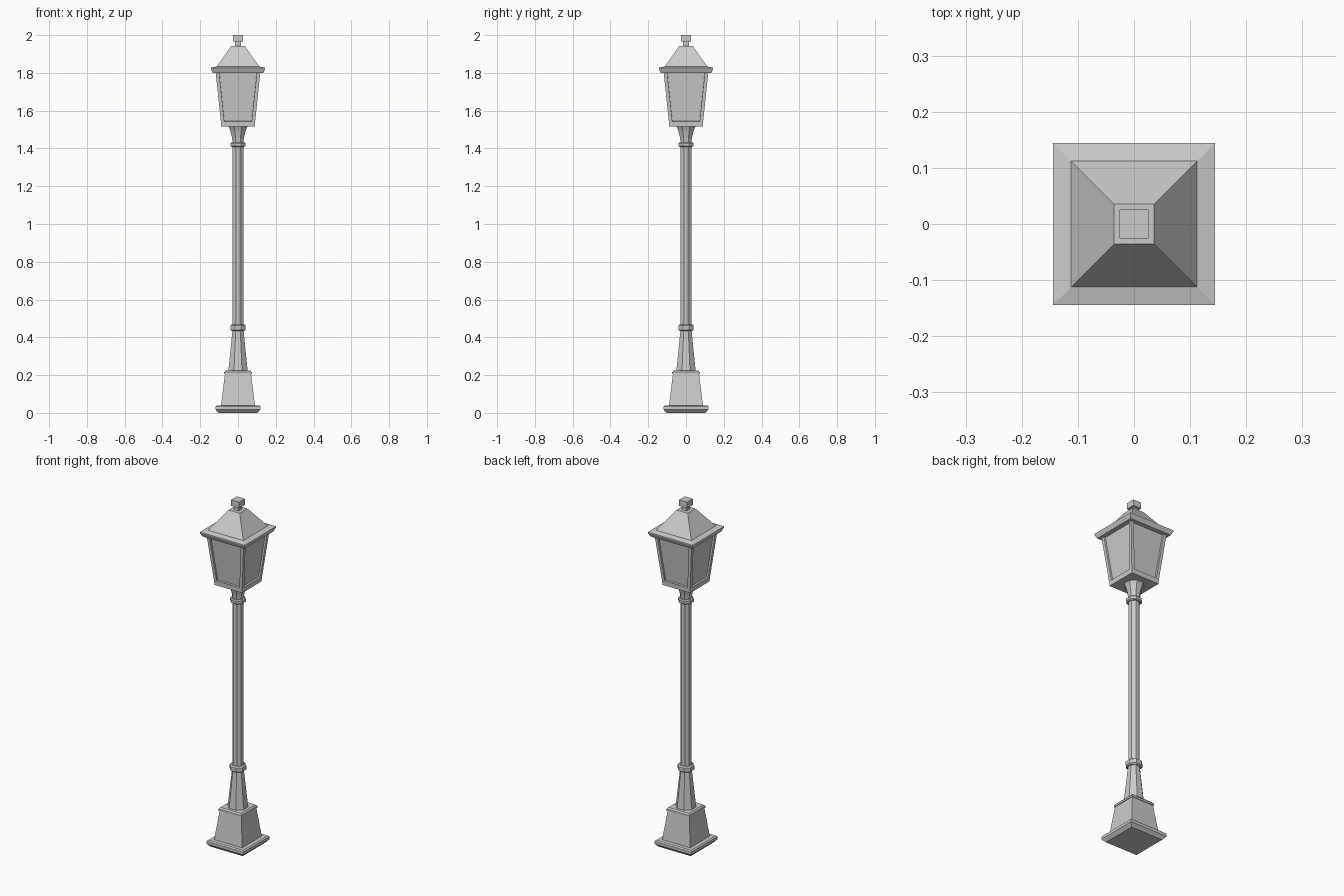
import bpy
import bmesh
import math

cube = bpy.data.objects.get("Cube")
if cube:
    bpy.data.objects.remove(cube, do_unlink=True)

# Single grey paint
grey = bpy.data.materials.new("grey_metal")
grey.use_nodes = True
COLOUR = (0.6, 0.6, 0.6, 1)
grey.diffuse_color = COLOUR
grey.node_tree.nodes["Principled BSDF"].inputs["Base Color"].default_value = COLOUR


def loft(name, sides, profile, panels=None):
    """Stack regular rings of (half width, height); panels = (margin, depth) recesses the sides."""
    bm = bmesh.new()
    rings = []
    for half, z in profile:
        radius = half / math.cos(math.pi / sides)
        angles = [(i + 0.5) * math.tau / sides for i in range(sides)]
        rings.append([bm.verts.new((radius * math.cos(a), radius * math.sin(a), z)) for a in angles])
    walls = []
    for low, high in zip(rings, rings[1:]):
        for i in range(sides):
            j = (i + 1) % sides
            walls.append(bm.faces.new((low[i], low[j], high[j], high[i])))
    bm.faces.new(rings[0][::-1])
    bm.faces.new(rings[-1])
    bm.normal_update()
    if panels:
        margin, depth = panels
        bmesh.ops.inset_individual(bm, faces=walls, thickness=margin, use_even_offset=True)
        bmesh.ops.inset_individual(bm, faces=walls, thickness=0.001, depth=-depth)
    mesh = bpy.data.meshes.new(name)
    bm.to_mesh(mesh)
    bm.free()
    mesh.materials.append(grey)
    obj = bpy.data.objects.new(name, mesh)
    bpy.context.collection.objects.link(obj)
    return obj


# Square foot
loft("base_slab", 4, [(0.102, 0), (0.119, 0.018), (0.119, 0.034), (0.112, 0.04)])
loft("pedestal", 4, [(0.09, 0.038), (0.069, 0.207)])
loft("pedestal_cap", 4, [(0.073, 0.205), (0.073, 0.216), (0.066, 0.224)])

# Octagonal post with collars
loft("lower_post", 8, [(0.051, 0.222), (0.029, 0.44)])
loft("lower_collar", 8, [(0.034, 0.434), (0.041, 0.44), (0.041, 0.463), (0.034, 0.469)])
loft("pole", 8, [(0.028, 0.46), (0.028, 1.42)])
loft("upper_collar", 8, [(0.034, 1.408), (0.039, 1.413), (0.039, 1.427), (0.034, 1.432)])
loft("lantern_bracket", 8, [(0.028, 1.43), (0.032, 1.46), (0.041, 1.495), (0.05, 1.517)])

# Lantern with recessed panes
loft("lantern_floor", 4, [(0.089, 1.515), (0.09, 1.535)])
loft("lantern_body", 4, [(0.089, 1.525), (0.12, 1.82)], panels=(0.018, 0.01))

# Roof and finial
loft("lantern_eave", 4, [(0.134, 1.8), (0.144, 1.822), (0.144, 1.827), (0.114, 1.834)])
loft("lantern_roof", 4, [(0.114, 1.832), (0.036, 1.942)])
loft("finial_neck", 4, [(0.015, 1.94), (0.015, 1.968)])
loft("finial", 4, [(0.026, 1.965), (0.026, 2.0)])
